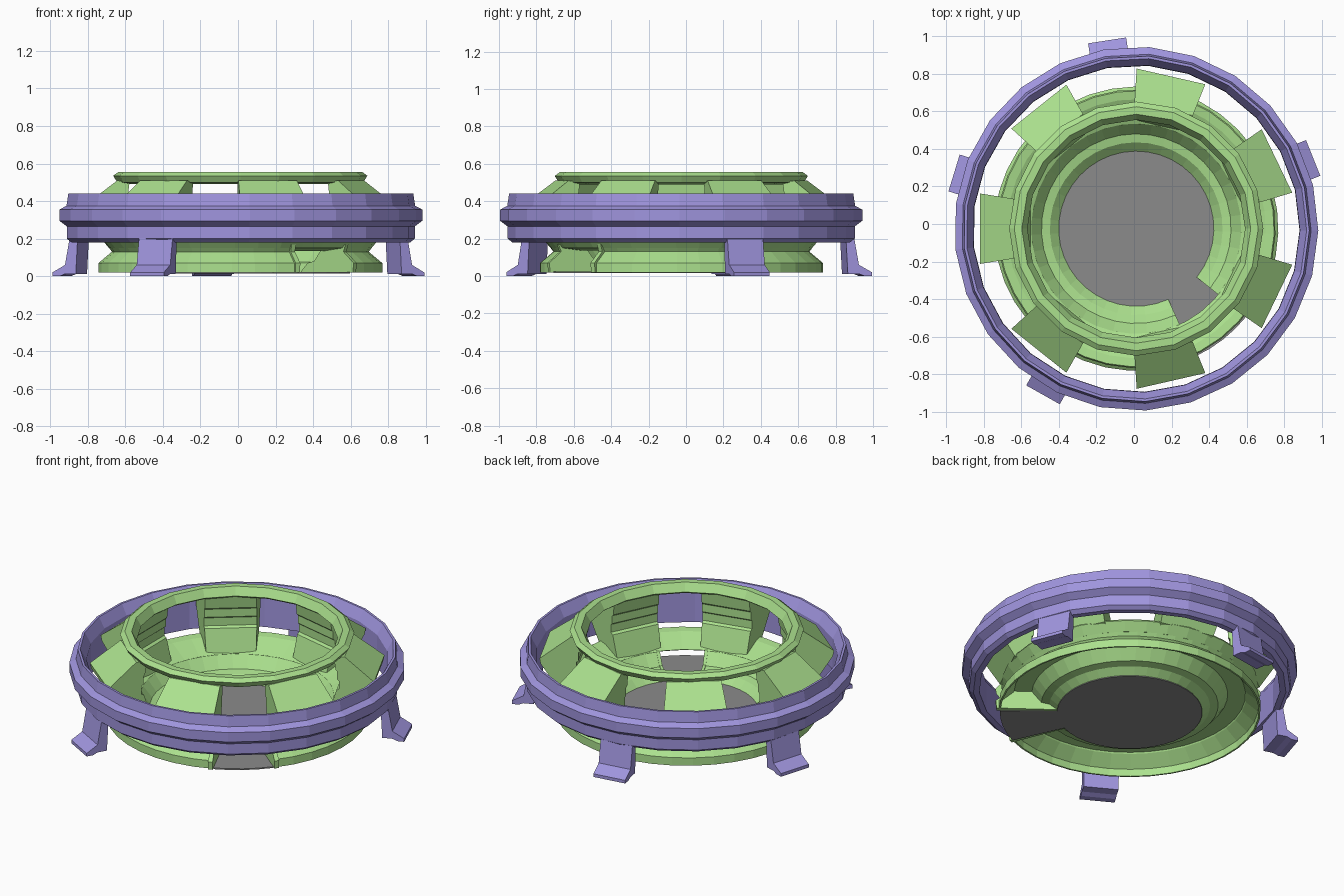
import bpy, bmesh
from math import radians, cos, sin

if "Cube" in bpy.data.objects:
    bpy.data.objects.remove(bpy.data.objects["Cube"])

CENTRE = (0.012, -0.025, 0)


def material(name, rgb):
    m = bpy.data.materials.new(name)
    m.use_nodes = True
    m.diffuse_color = (*rgb, 1)
    m.node_tree.nodes["Principled BSDF"].inputs["Base Color"].default_value = (*rgb, 1)
    return m


PURPLE = material("soft purple", (0.35, 0.30, 0.73))
GREEN = material("light green", (0.41, 0.75, 0.27))
GREY = material("floor grey", (0.26, 0.26, 0.26))


def finish(name, bm, mat):
    bmesh.ops.recalc_face_normals(bm, faces=bm.faces)
    mesh = bpy.data.meshes.new(name)
    bm.to_mesh(mesh)
    bm.free()
    mesh.materials.append(mat)
    obj = bpy.data.objects.new(name, mesh)
    obj.location = CENTRE
    bpy.context.collection.objects.link(obj)
    return obj


def revolve(name, profile, mat, steps, start=0, sweep=360):
    """Sweep a closed (radius, height) profile round the z axis."""
    bm = bmesh.new()
    full = sweep == 360
    rows = []
    for i in range(steps if full else steps + 1):
        a = radians(start + sweep * i / steps)
        rows.append([bm.verts.new((r * cos(a), r * sin(a), z)) for r, z in profile])
    n = len(profile)
    for i in range(steps):
        p, q = rows[i], rows[(i + 1) % len(rows)]
        for j in range(n):
            k = (j + 1) % n
            bm.faces.new((p[j], q[j], q[k], p[k]))
    if not full:
        bm.faces.new(rows[0])
        bm.faces.new(rows[-1])
    return finish(name, bm, mat)


def bracket(name, profile, width, angle, mat, taper=0):
    """Extrude a radial profile sideways, narrowing inward, turned to an angle."""
    bm = bmesh.new()
    reach = max(r for r, z in profile)
    sides = []
    for s in (-0.5, 0.5):
        sides.append([bm.verts.new((r, s * width * (1 - taper * (reach - r)), z))
                      for r, z in profile])
        bm.faces.new(sides[-1])
    left, right = sides
    for j in range(len(profile)):
        k = (j + 1) % len(profile)
        bm.faces.new((left[j], left[k], right[k], right[j]))
    obj = finish(name, bm, mat)
    obj.rotation_euler.z = radians(angle)
    return obj


# Outer ring with a bevelled inner top edge, and its legs
revolve("outer_ring", [
    (0.87, 0.18), (0.905, 0.18), (0.93, 0.20), (0.93, 0.265), (0.97, 0.295),
    (0.97, 0.355), (0.932, 0.375), (0.922, 0.44), (0.908, 0.44), (0.872, 0.375)],
    PURPLE, 25, -87)

LEG = [(0.875, 0.20), (0.885, 0.012), (0.945, 0.012), (0.975, 0), (1.015, 0),
       (1.015, 0.02), (0.945, 0.06), (0.92, 0.20)]
for i, angle in enumerate((21.8, 98.8, 163, 240.7)):
    bracket(f"leg_{i + 1}", LEG, 0.205, angle, PURPLE)

# Lower bowl shell, open below, with a wedge left out for the entrance
GATE, HALF = -52.2, 13.4
revolve("lower_bowl", [
    (0.757, 0.02), (0.757, 0.07), (0.685, 0.13), (0.70, 0.15), (0.56, 0.145),
    (0.505, 0.075), (0.46, 0.065), (0.41, 0.02),
    (0.42, 0.02), (0.465, 0.055), (0.512, 0.065), (0.567, 0.135), (0.67, 0.135),
    (0.675, 0.127), (0.747, 0.066), (0.747, 0.02)],
    GREEN, 36, GATE + HALF, 360 - 2 * HALF)

# Solid walls on both sides of the entrance
GATE_WALL = [(0.77, 0.02), (0.775, 0.07), (0.705, 0.13), (0.72, 0.17), (0.56, 0.15),
             (0.505, 0.08), (0.46, 0.07), (0.41, 0.02)]
for side, start in (("left", GATE + HALF), ("right", GATE - HALF - 2)):
    revolve(f"gate_wall_{side}", GATE_WALL, GREEN, 1, start, 2)

# Upper bowl lip, running unbroken over the entrance
revolve("bowl_lip", [
    (0.70, 0.15), (0.742, 0.20), (0.735, 0.212), (0.69, 0.205), (0.56, 0.147),
    (0.58, 0.135), (0.66, 0.145)], GREEN, 36, GATE)

# Upper rim
revolve("upper_rim", [
    (0.58, 0.505), (0.61, 0.555), (0.65, 0.555), (0.677, 0.535), (0.655, 0.50),
    (0.60, 0.49)], GREEN, 20, 0)

# Sloped supports between the bowl and the rim, stepped on the inside
SUPPORT = [
    (0.655, 0.51), (0.832, 0.375), (0.825, 0.34), (0.73, 0.195), (0.66, 0.17),
    (0.56, 0.14), (0.605, 0.29), (0.622, 0.30), (0.622, 0.35), (0.61, 0.36),
    (0.61, 0.41), (0.60, 0.42), (0.59, 0.50)]
for i in range(7):
    bracket(f"support_{i + 1}", SUPPORT, 0.375, 180 + i * 360 / 7, GREEN, 0.85)

# Floor disc with the entrance ramp running out to the edge
bm = bmesh.new()
outline = []
for i in range(37):
    a = radians(GATE + HALF + (360 - 2 * HALF) * i / 36)
    outline.append((0.42 * cos(a), 0.42 * sin(a)))
for i in range(5):
    a = radians(GATE - HALF + 2 * HALF * i / 4)
    outline.append((0.75 * cos(a), 0.75 * sin(a)))
base = bm.faces.new([bm.verts.new((x, y, 0.015)) for x, y in outline])
top = bmesh.ops.extrude_face_region(bm, geom=[base], use_keep_orig=True)
bmesh.ops.translate(bm, vec=(0, 0, 0.008),
                    verts=[v for v in top["geom"] if isinstance(v, bmesh.types.BMVert)])
finish("floor", bm, GREY)
